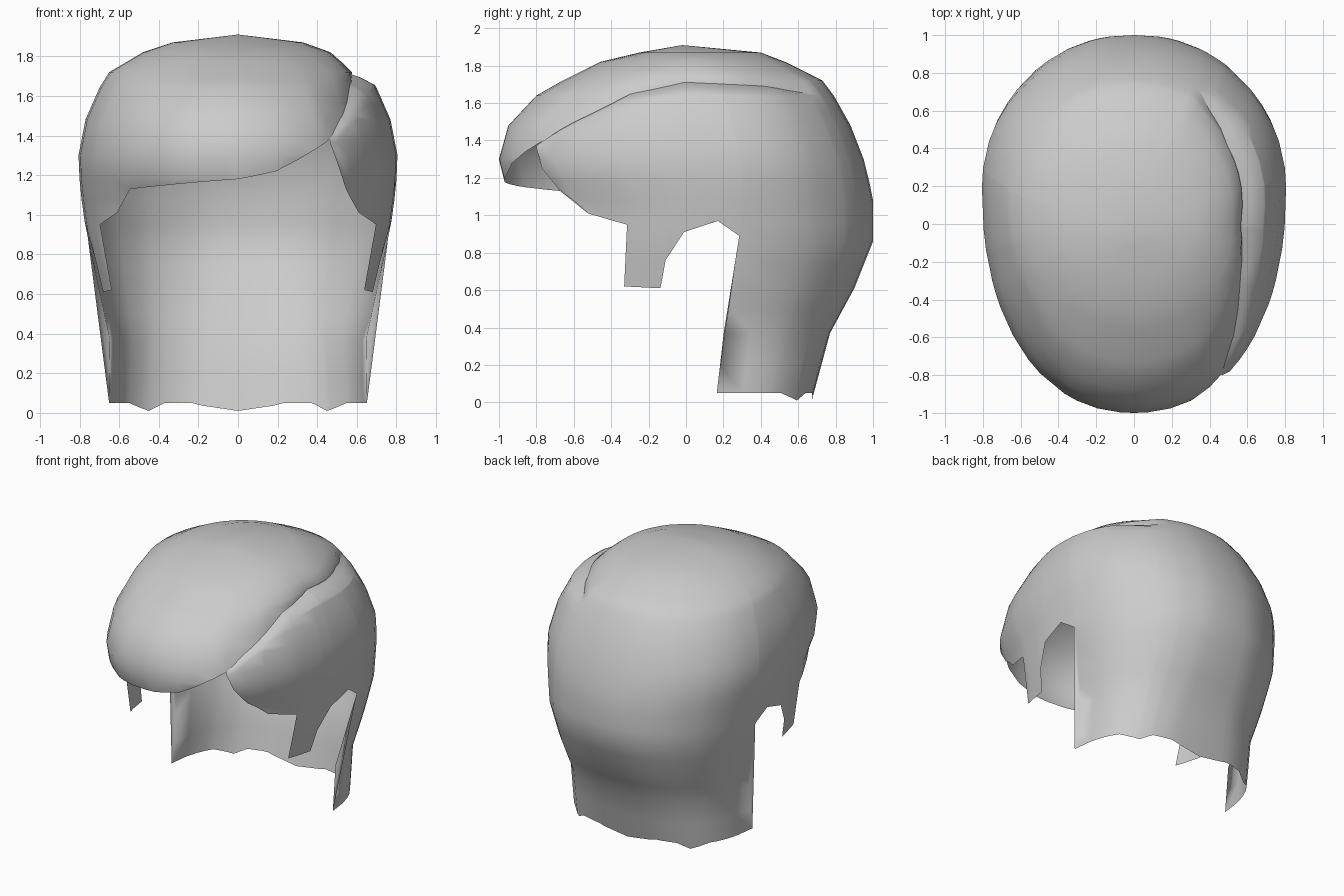
import bpy
import bmesh
import math

if "Cube" in bpy.data.objects:
    bpy.data.objects.remove(bpy.data.objects["Cube"])


def lerp(table, v, k=1):
    """Piecewise linear lookup of column k in rows sorted by their first value."""
    if v <= table[0][0]:
        return table[0][k]
    for a, b in zip(table, table[1:]):
        if v <= b[0]:
            return a[k] + (b[k] - a[k]) * (v - a[0]) / (b[0] - a[0])
    return table[-1][k]


# Head sections: height, front y, back y, half width, centre y, front and back squareness
SECTIONS = [
    (0.00, -0.88, 0.67, 0.655, -0.03, 2.1, 3.1),
    (0.37, -0.88, 0.77, 0.65, 0.04, 2.1, 2.7),
    (0.61, -0.90, 0.90, 0.70, 0.13, 2.1, 2.4),
    (0.86, -0.90, 1.00, 0.76, 0.16, 2.05, 2.2),
    (1.08, -0.93, 1.00, 0.79, 0.18, 2.05, 2.1),
    (1.18, -0.97, 0.98, 0.80, 0.19, 2.2, 2.1),
    (1.30, -1.00, 0.95, 0.805, 0.19, 2.2, 2.1),
    (1.48, -0.95, 0.88, 0.77, 0.15, 2.15, 2.1),
    (1.64, -0.80, 0.79, 0.70, 0.11, 2.05, 2.1),
    (1.72, -0.66, 0.73, 0.65, 0.08, 2.0, 2.05),
    (1.82, -0.46, 0.53, 0.48, 0.04, 2.0, 2.0),
    (1.87, -0.25, 0.40, 0.33, 0.01, 2.0, 2.0),
    (1.91, -0.02, -0.02, 0.0, -0.02, 2.0, 2.0),
]
LEVELS = [1.91, 1.89, 1.87, 1.82, 1.77, 1.72, 1.68, 1.64, 1.56, 1.48, 1.38, 1.30, 1.18,
          1.08, 0.95, 0.86, 0.74, 0.61, 0.50, 0.37, 0.20, 0.0]

# Side hem by angle from the front: temple, sideburn, ear opening, nape
SIDE_HEM = [(34, 1.36), (37, 1.25), (42, 1.13), (51, 1.01), (64, 0.95), (64.5, 0.62),
            (76, 0.61), (76.5, 0.76), (81, 0.91), (90, 0.97), (97, 0.89), (97.5, 0.05),
            (130, 0.05), (146, 0.01), (155, 0.05), (168, 0.05), (180, 0.01)]
# Parting on the right: angle, height, inward scale
PARTING = [(34, 1.38, 1.0), (46, 1.50, 0.95), (61, 1.64, 0.92), (82, 1.70, 0.86),
           (123, 1.68, 0.87), (143, 1.65, 0.93), (152, 1.64, 1.0)]
# Fringe hem across the forehead
FRINGE = [(-42, 1.13), (-25, 1.15), (0, 1.18), (12, 1.22)]

LEFT_HEM = [(-a, z) for a, z in reversed(SIDE_HEM) if a >= 51]
CAP_HEM = LEFT_HEM + FRINGE + [(a, z) for a, z, _ in PARTING]


def surface(angle, z, scale=1.0):
    front, back, width, centre, nf, nb = (lerp(SECTIONS, z, k) for k in range(1, 7))
    s, c = math.sin(math.radians(angle)), math.cos(math.radians(angle))
    n, depth = (nf, centre - front) if c > 0 else (nb, back - centre)
    x = width * math.copysign(abs(s) ** (2 / n), s)
    y = -depth * math.copysign(abs(c) ** (2 / n), c)
    return (x * scale, centre + y * scale, z)


def column_angles(hem, lo, hi):
    """Even steps plus every hem corner, so the corners stay crisp."""
    corners = [a for a, *_ in hem if lo <= a <= hi]
    even = [a for a in range(-180, 181, 8) if lo <= a <= hi
            and all(abs(a - k) > 3 for k in corners)]
    return sorted(set(corners + even + [lo, hi]))


def add_sheet(bm, columns):
    grid = [[bm.verts.new(p) for p in col] for col in columns]
    for a, b in zip(grid, grid[1:]):
        for j in range(len(a) - 1):
            bm.faces.new((a[j], a[j + 1], b[j + 1], b[j]))


def cap_column(a, hem):
    tuck = lerp(PARTING, a, 2) if 34 < a < 152 else 1.0
    col = []
    for level in LEVELS:
        z = max(level, hem)
        ramp = min(1, max(0, (1.85 - z) / (1.85 - min(hem, 1.75))))
        col.append(surface(a, z, 1 - (1 - tuck) * ramp))
    return col


def side_column(a):
    hem, top, tuck = lerp(SIDE_HEM, a), lerp(PARTING, a), lerp(PARTING, a, 2)
    if a == 152:
        # Last column lies on the back sheet so the two weld
        return [surface(a, max(min(level, top), hem)) for level in [top, top] + LEVELS]
    col = [surface(a, top + 0.02, tuck * 0.97), surface(a, top - 0.005, (1 + tuck) / 2)]
    return col + [surface(a, max(min(level, top - 0.04), hem)) for level in LEVELS]


bm = bmesh.new()
# Crown, fringe and left side, ending at the parting on the right
add_sheet(bm, [cap_column(a, lerp(CAP_HEM, a)) for a in column_angles(CAP_HEM, -180, 152)])
# Back, between the end of the parting and the middle of the nape
add_sheet(bm, [cap_column(a, lerp(SIDE_HEM, a)) for a in column_angles(SIDE_HEM, 152, 180)])
# Right side swept down from beneath the parting
add_sheet(bm, [side_column(a) for a in column_angles(SIDE_HEM + PARTING, 34, 152)])
bmesh.ops.remove_doubles(bm, verts=bm.verts, dist=0.001)
for f in bm.faces:
    f.smooth = True

grey = bpy.data.materials.new("hair_grey")
grey.diffuse_color = (0.6, 0.6, 0.6, 1)
grey.use_nodes = True
grey.node_tree.nodes["Principled BSDF"].inputs["Base Color"].default_value = grey.diffuse_color
mesh = bpy.data.meshes.new("swept_hair")
bm.to_mesh(mesh)
bm.free()
mesh.materials.append(grey)
hair = bpy.data.objects.new("swept_hair", mesh)
bpy.context.collection.objects.link(hair)
